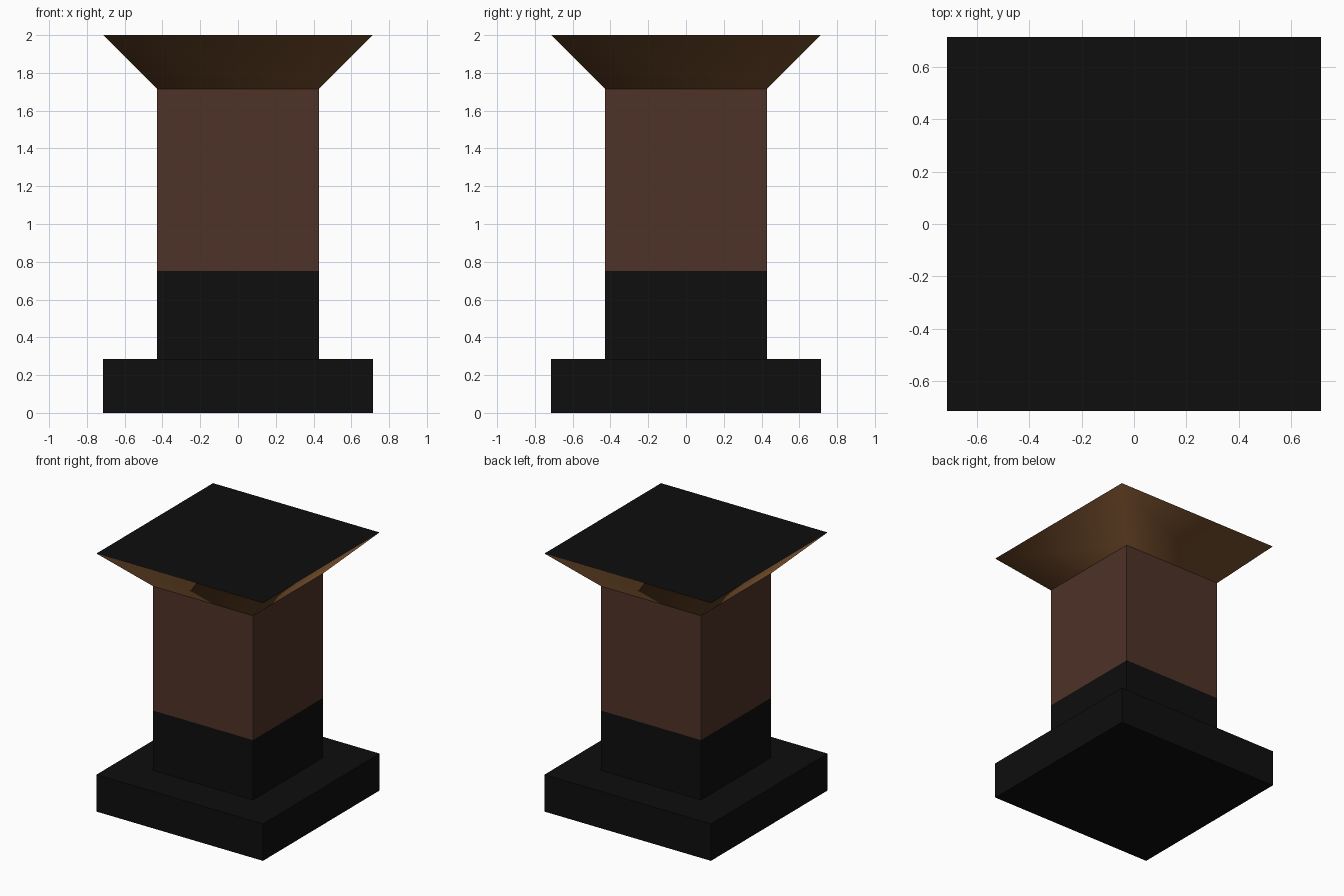
import bpy, bmesh

if "Cube" in bpy.data.objects:
    bpy.data.objects.remove(bpy.data.objects["Cube"])


def make_material(name, rgb):
    mat = bpy.data.materials.new(name)
    mat.diffuse_color = (*rgb, 1)
    mat.use_nodes = True
    mat.node_tree.nodes["Principled BSDF"].inputs["Base Color"].default_value = mat.diffuse_color
    return mat


black = make_material("matte black", (0.0044, 0.0044, 0.0044))
dark_brown = make_material("dark brown", (0.076, 0.032, 0.021))
warm_brown = make_material("warm brown", (0.16, 0.068, 0.023))


def square_block(name, z0, z1, half0, half1, mat, smooth=False, caps=True):
    """Square block or frustum between two heights, optionally open ended."""
    bm = bmesh.new()
    bmesh.ops.create_cube(bm, size=2)
    for v in bm.verts:
        low = v.co.z < 0
        half = half0 if low else half1
        v.co.x *= half
        v.co.y *= half
        v.co.z = z0 if low else z1
    bm.normal_update()
    if not caps:
        ends = [f for f in bm.faces if abs(f.normal.z) > 0.9]
        bmesh.ops.delete(bm, geom=ends, context='FACES_ONLY')
    for f in bm.faces:
        f.smooth = smooth
    mesh = bpy.data.meshes.new(name)
    bm.to_mesh(mesh)
    bm.free()
    mesh.materials.append(mat)
    obj = bpy.data.objects.new(name, mesh)
    bpy.context.collection.objects.link(obj)
    return obj


WIDE, NARROW = 0.714, 0.428

# Plinth and the two-tone square shaft
square_block("base_plinth", 0, 0.286, WIDE, WIDE, black)
square_block("lower_shaft", 0.286, 0.75, NARROW, NARROW, black, caps=False)
square_block("upper_shaft", 0.75, 1.714, NARROW, NARROW, dark_brown, caps=False)

# Flared capital, softly shaded round its corners
square_block("flared_capital", 1.714, 2.0, NARROW, WIDE, warm_brown,
             smooth=True, caps=False)

# Flat black top
bpy.ops.mesh.primitive_plane_add(size=2 * WIDE, location=(0, 0, 2.0))
top = bpy.context.object
top.name = "top_panel"
top.data.materials.append(black)
